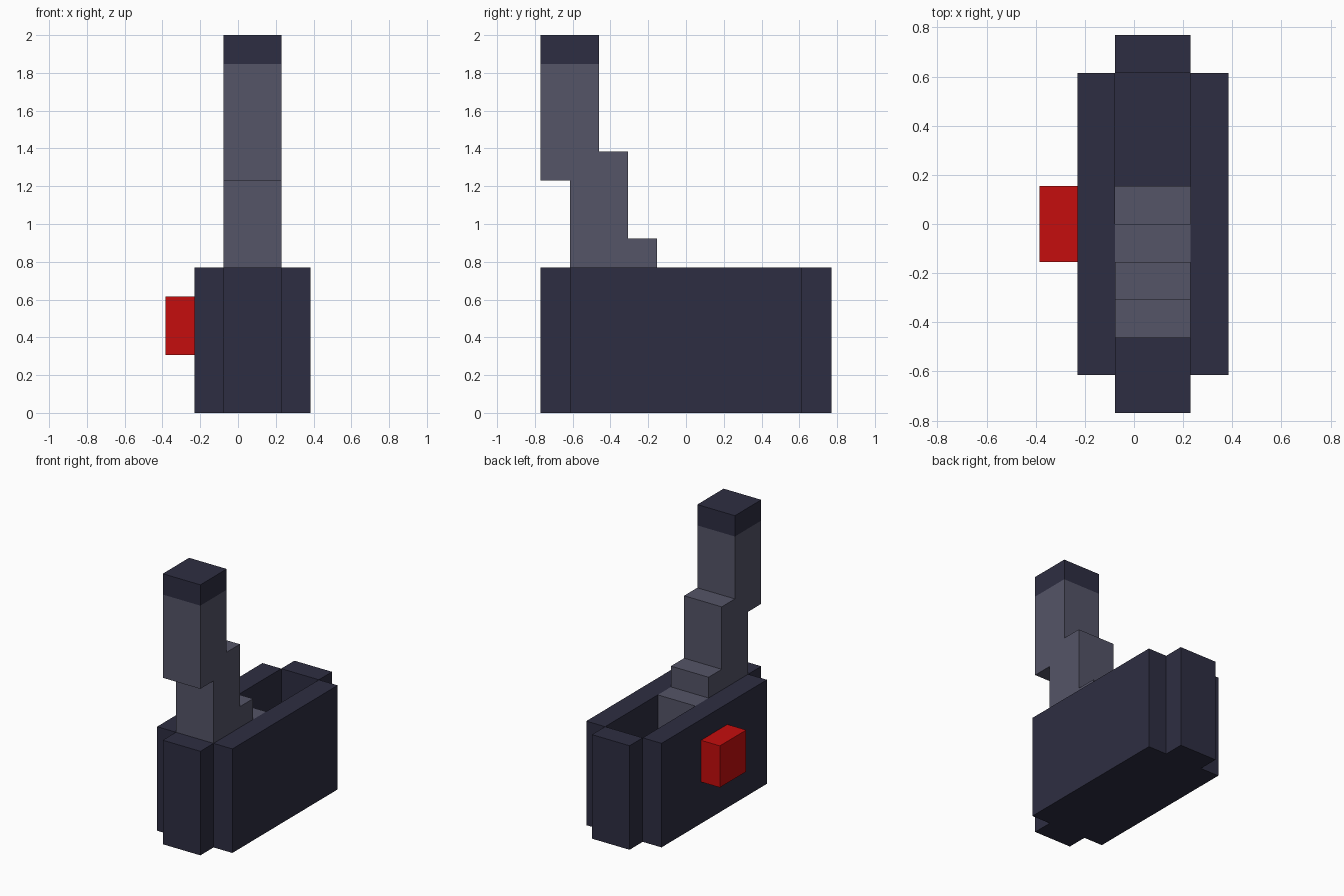
import bpy, bmesh

if "Cube" in bpy.data.objects:
    bpy.data.objects.remove(bpy.data.objects["Cube"])

U = 2 / 13  # block unit: the model is 13 blocks tall


def material(name, rgb):
    m = bpy.data.materials.new(name)
    m.diffuse_color = (*rgb, 1)
    m.use_nodes = True
    m.node_tree.nodes["Principled BSDF"].inputs["Base Color"].default_value = m.diffuse_color
    return m


dark = material("dark slate", (0.027, 0.027, 0.054))
grey = material("mid grey", (0.089, 0.089, 0.136))
red = material("signal red", (0.56, 0.004, 0.004))


def prism(name, profile, x0, x1, mat):
    """Extrude a (y, z) profile along x, all in block units."""
    bm = bmesh.new()
    face = bm.faces.new([bm.verts.new((x0 * U, y * U, z * U)) for y, z in profile])
    new = bmesh.ops.extrude_face_region(bm, geom=[face])["geom"]
    verts = [g for g in new if isinstance(g, bmesh.types.BMVert)]
    bmesh.ops.translate(bm, verts=verts, vec=((x1 - x0) * U, 0, 0))
    bmesh.ops.recalc_face_normals(bm, faces=bm.faces)
    me = bpy.data.meshes.new(name)
    bm.to_mesh(me)
    bm.free()
    me.materials.append(mat)
    ob = bpy.data.objects.new(name, me)
    bpy.context.collection.objects.link(ob)
    return ob


def box(name, x, y, z, mat):
    rect = [(y[0], z[0]), (y[1], z[0]), (y[1], z[1]), (y[0], z[1])]
    return prism(name, rect, x[0], x[1], mat)


SLOT = (-0.5, 1.5)

# Hollow housing: side walls, end walls and floor
box("left_wall", (-1.5, -0.5), (-4, 4), (0, 5), dark)
box("right_wall", (1.5, 2.5), (-4, 4), (0, 5), dark)
box("front_wall", SLOT, (-5, -4), (0, 5), dark)
box("back_wall", SLOT, (4, 5), (0, 5), dark)
box("floor", SLOT, (-4, 4), (0, 1), dark)

# Stepped lever leaning forward out of the slot
lever = [(-5, 12), (-5, 8), (-4, 8), (-4, 5), (-3, 5), (-3, 4), (-2, 4),
         (-2, 2), (-1, 2), (-1, 1), (1, 1), (1, 3), (0, 3), (0, 5),
         (-1, 5), (-1, 6), (-2, 6), (-2, 9), (-3, 9), (-3, 12)]
prism("lever_arm", lever, *SLOT, grey)
box("lever_tip", SLOT, (-5, -3), (12, 13), dark)

# Side button
box("side_button", (-2.5, -1.5), (-1, 1), (2, 4), red)
